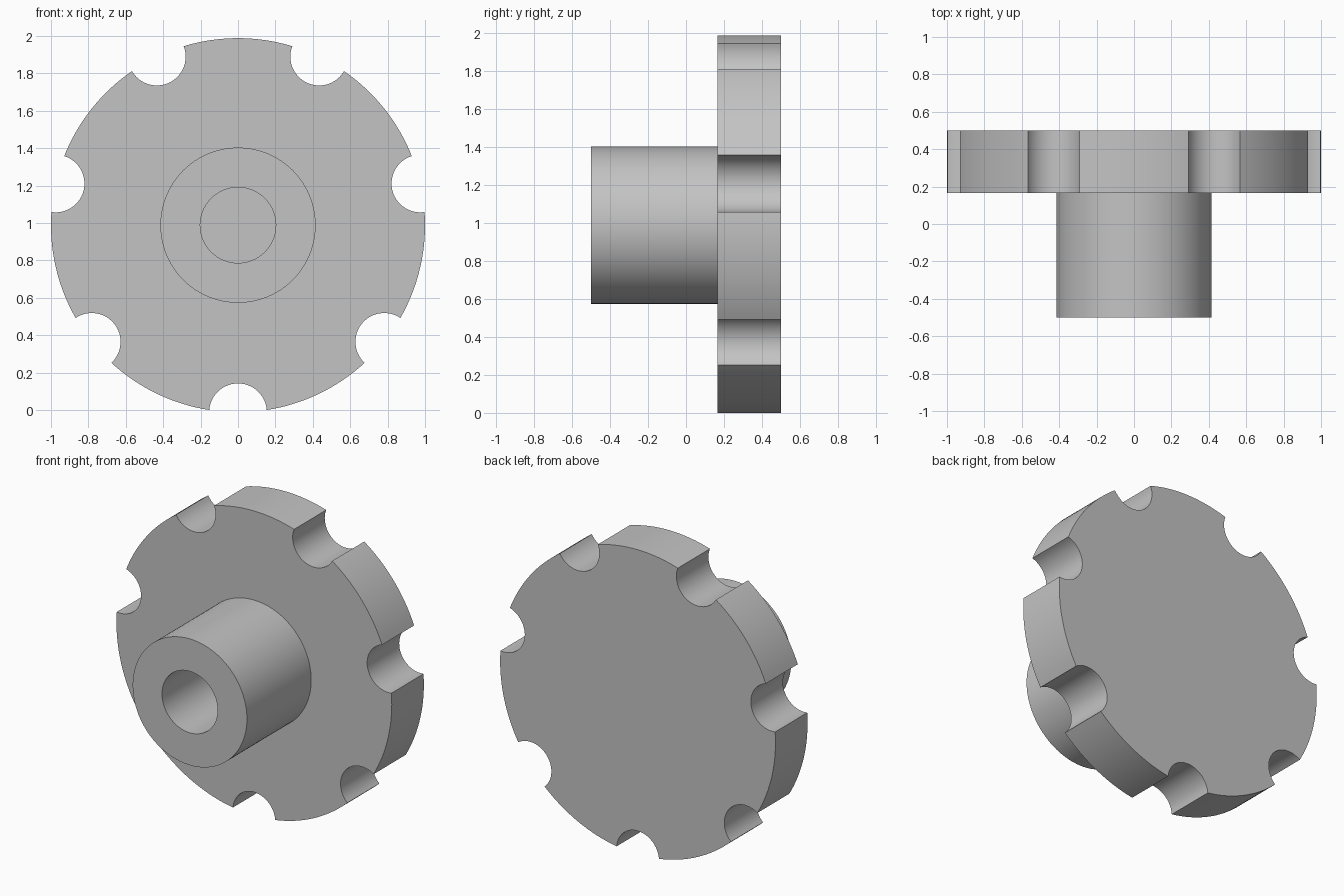
import bpy
import bmesh
from math import sin, cos, pi, radians, asin, tau

cube = bpy.data.objects.get("Cube")
if cube:
    bpy.data.objects.remove(cube, do_unlink=True)

RADIUS = 1.0          # disc
NOTCH = 0.154         # notch radius, centred on the rim
NOTCHES = 7
HUB, BORE = 0.415, 0.202
FRONT, STEP, BACK = -0.5, 0.167, 0.5
HALF = 2 * asin(NOTCH / 2)           # half the rim angle a notch takes
CENTRE = RADIUS * cos(HALF)          # rests on the corners of the lowest notch

grey = bpy.data.materials.new("plain grey")
grey.use_nodes = True
colour = (0.55, 0.55, 0.55, 1)
grey.diffuse_color = colour
grey.node_tree.nodes["Principled BSDF"].inputs["Base Color"].default_value = colour


def finish(bm, name):
    bmesh.ops.recalc_face_normals(bm, faces=bm.faces)
    mesh = bpy.data.meshes.new(name)
    bm.to_mesh(mesh)
    bm.free()
    mesh.materials.append(grey)
    obj = bpy.data.objects.new(name, mesh)
    bpy.context.collection.objects.link(obj)
    bpy.ops.object.select_all(action='DESELECT')
    obj.select_set(True)
    bpy.context.view_layer.objects.active = obj
    bpy.ops.object.shade_smooth_by_angle(angle=radians(30))
    return obj


def arc(cx, cz, r, start, end, steps):
    angles = [start + (end - start) * i / steps for i in range(steps + 1)]
    return [(cx + r * cos(a), cz + r * sin(a)) for a in angles]


# Notched disc: rim arcs alternate with inward notch arcs
outline = []
pitch = tau / NOTCHES
for k in range(NOTCHES):
    a = -pi / 2 + k * pitch
    outline += arc(RADIUS * cos(a), RADIUS * sin(a), NOTCH,
                   a - pi / 2 - HALF / 2, a - 3 * pi / 2 + HALF / 2, 24)
    outline += arc(0, 0, RADIUS, a + HALF, a + pitch - HALF, 16)[1:-1]

bm = bmesh.new()
face = bm.faces.new([bm.verts.new((x, STEP, z + CENTRE)) for x, z in outline])
swept = bmesh.ops.extrude_face_region(bm, geom=[face], use_keep_orig=True)
moved = [v for v in swept["geom"] if isinstance(v, bmesh.types.BMVert)]
bmesh.ops.translate(bm, verts=moved, vec=(0, BACK - STEP, 0))
finish(bm, "notched_disc")

# Hub with a blind bore that ends at the disc
bm = bmesh.new()
profile = [(HUB, STEP), (HUB, FRONT), (BORE, FRONT), (BORE, STEP)]
verts = [bm.verts.new((r, y, CENTRE)) for r, y in profile]
edges = [bm.edges.new(pair) for pair in zip(verts, verts[1:])]
bmesh.ops.spin(bm, geom=verts + edges, cent=(0, 0, CENTRE), axis=(0, 1, 0),
               angle=tau, steps=96, use_merge=True)
bmesh.ops.remove_doubles(bm, verts=bm.verts, dist=0.0001)
finish(bm, "bored_hub")
